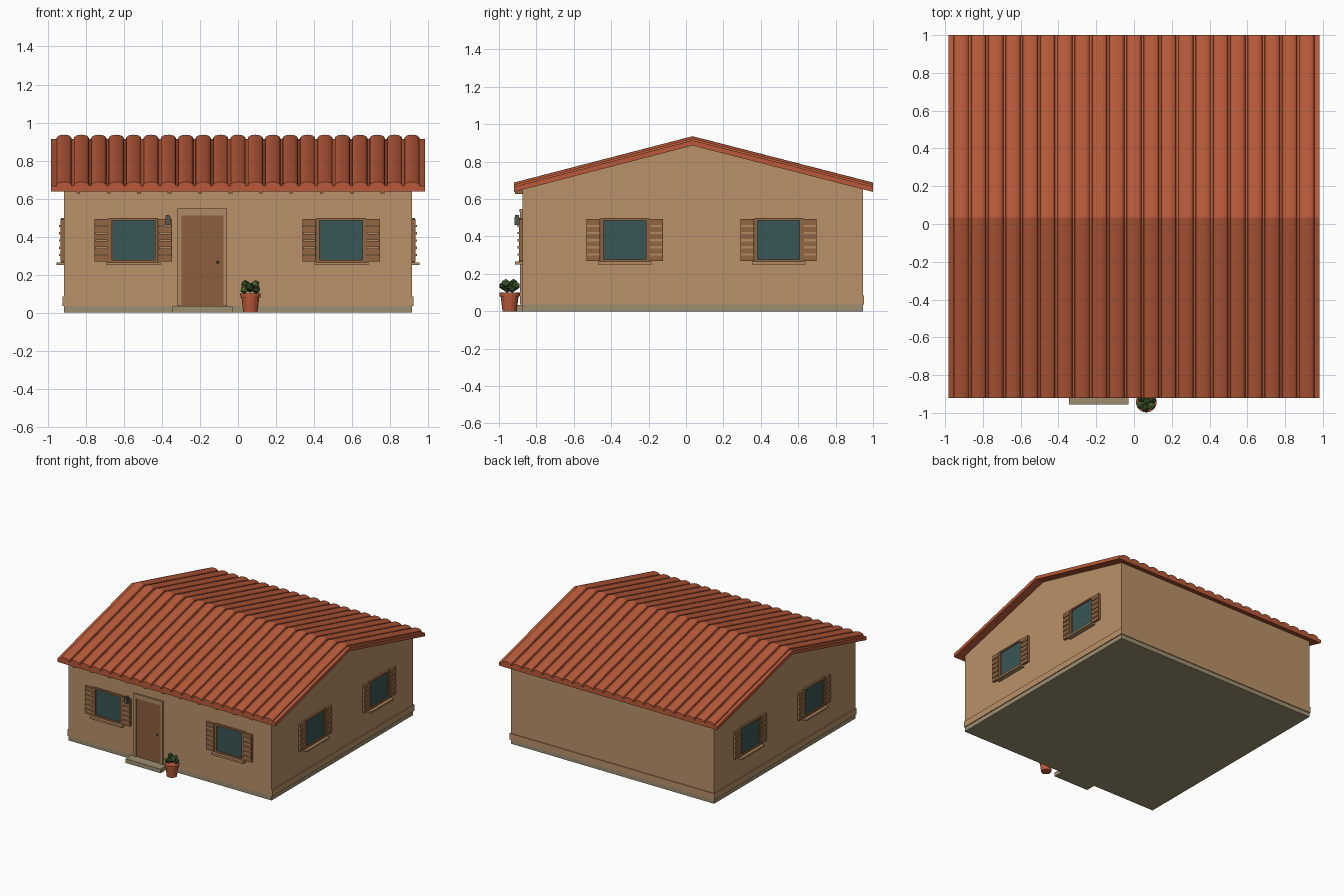
import bpy, bmesh, math
from mathutils import Matrix, Vector

cube = bpy.data.objects.get("Cube")
if cube:
    bpy.data.objects.remove(cube, do_unlink=True)


def material(name, rgb):
    """Flat material from display (0-255) colour, stored as linear."""
    lin = [((c / 255 + 0.055) / 1.055) ** 2.4 for c in rgb] + [1]
    m = bpy.data.materials.new(name)
    m.use_nodes = True
    m.diffuse_color = lin
    bsdf = m.node_tree.nodes["Principled BSDF"]
    bsdf.inputs["Base Color"].default_value = lin
    bsdf.inputs["Roughness"].default_value = 0.9
    return m


WALL = material("wall plaster", (186, 145, 104))
ROOF = material("terracotta", (184, 90, 57))
TRIM = material("trim tan", (176, 138, 98))
SHUTTER = material("shutter wood", (146, 101, 64))
DOOR = material("door wood", (140, 95, 61))
GLASS = material("window glass", (56, 86, 85))
STONE = material("foundation stone", (156, 143, 112))
METAL = material("dark metal", (84, 88, 80))
LEAF = material("leaf dark", (58, 84, 42))
LEAF_LIGHT = material("leaf light", (88, 118, 58))


def finish(name, bm, mat):
    bmesh.ops.recalc_face_normals(bm, faces=bm.faces[:])
    me = bpy.data.meshes.new(name)
    bm.to_mesh(me)
    bm.free()
    me.materials.append(mat)
    ob = bpy.data.objects.new(name, me)
    bpy.context.scene.collection.objects.link(ob)
    return ob


def boxes(name, mat, extents, frame=Matrix()):
    """One object from boxes given as (x0, x1, y0, y1, z0, z1)."""
    bm = bmesh.new()
    for x0, x1, y0, y1, z0, z1 in extents:
        m = Matrix.Translation(((x0 + x1) / 2, (y0 + y1) / 2, (z0 + z1) / 2))
        m = frame @ m @ Matrix.Diagonal((x1 - x0, y1 - y0, z1 - z0, 1))
        bmesh.ops.create_cube(bm, size=1, matrix=m)
    return finish(name, bm, mat)


def prism(bm, outline, x0, x1):
    """Extrude a (y, z) outline along x."""
    face = bm.faces.new([bm.verts.new((x0, y, z)) for y, z in outline])
    out = bmesh.ops.extrude_face_region(bm, geom=[face])
    verts = [g for g in out["geom"] if isinstance(g, bmesh.types.BMVert)]
    bmesh.ops.translate(bm, verts=verts, vec=(x1 - x0, 0, 0))


# House shell
HX, FRONT, BACK, RIDGE = 0.915, -0.875, 0.945, 0.035
BASE = 0.035
bm = bmesh.new()
prism(bm, [(FRONT, BASE), (BACK, BASE), (BACK, 0.655), (RIDGE, 0.893), (FRONT, 0.655)], -HX, HX)
finish("walls", bm, WALL)
boxes("foundation", STONE, [(-HX, HX, FRONT, BACK, 0, BASE)])
boxes("base_band", WALL, [
    (-HX - 0.007, -HX, FRONT, BACK, BASE, 0.085),
    (HX, HX + 0.007, FRONT, BACK, BASE, 0.085),
    (-HX - 0.007, HX + 0.007, BACK, BACK + 0.007, BASE, 0.085)])

# Roof slab
RX, EAVE_F, EAVE_B = 0.982, -0.92, 1.0
LOW, HIGH, THICK = 0.638, 0.886, 0.028
bm = bmesh.new()
prism(bm, [(EAVE_F, LOW), (RIDGE, HIGH), (EAVE_B, LOW), (EAVE_B, LOW + THICK),
           (RIDGE, HIGH + THICK), (EAVE_F, LOW + THICK)], -RX, RX)
finish("roof_slab", bm, ROOF)

# Barrel tiles running from eave to ridge on both slopes
COUNT, PITCH, SEG = 21, 0.0915, 8
bm = bmesh.new()
for i in range(COUNT):
    cx = (i - (COUNT - 1) / 2) * PITCH
    rows = []
    for y, z in ((EAVE_F, LOW), (RIDGE, HIGH), (EAVE_B, LOW)):
        row = []
        for k in range(SEG + 1):
            a = math.pi * (1 - k / SEG)
            row.append(bm.verts.new((cx + 0.041 * math.cos(a), y,
                                     z + THICK - 0.004 + 0.026 * math.sin(a) ** 0.7 if 0 < k < SEG
                                     else z + THICK - 0.004)))
        rows.append(row)
    for a, b in zip(rows, rows[1:]):
        for k in range(SEG + 1):
            j = (k + 1) % (SEG + 1)
            bm.faces.new((a[k], a[j], b[j], b[k]))
    bm.faces.new(rows[0])
    bm.faces.new(rows[-1])
tiles = finish("roof_tiles", bm, ROOF)

# Rafter ends under the front eave
boxes("rafter_ends", SHUTTER, [
    (-0.85 + 0.16 * i, -0.83 + 0.16 * i, EAVE_F + 0.005, FRONT, 0.627, 0.65) for i in range(11)])


def window(name, origin, along, out):
    """Shuttered window: local x runs along the wall, y outward, z up."""
    f = Matrix((along, out, Vector((0, 0, 1)))).transposed().to_4x4()
    f = Matrix.Translation(origin) @ f
    z0, z1 = 0.265, 0.498
    boxes(name + "_glass", GLASS, [(-0.115, 0.115, -0.005, 0.006, z0, z1)], f)
    boxes(name + "_frame", SHUTTER, [
        (-0.13, -0.113, 0, 0.016, z0, z1), (0.113, 0.13, 0, 0.016, z0, z1),
        (-0.113, 0.113, 0, 0.016, z0, z0 + 0.013), (-0.113, 0.113, 0, 0.016, z1 - 0.013, z1)], f)
    boxes(name + "_sill", TRIM, [(-0.143, 0.143, 0, 0.04, 0.25, z0)], f)
    panels, slats = [], []
    for s in (-1, 1):
        a, b = sorted((s * 0.131, s * 0.204))
        panels.append((a, b, 0, 0.018, z0 + 0.005, z1 - 0.006))
        for k in range(5):
            z = 0.298 + 0.038 * k
            slats.append((a + 0.004, b - 0.004, 0.016, 0.026, z, z + 0.012))
    boxes(name + "_shutters", SHUTTER, panels, f)
    boxes(name + "_slats", TRIM, slats, f)


X, Y = Vector((1, 0, 0)), Vector((0, 1, 0))
for side, x in (("right", -0.55), ("left", 0.542)):
    window("front_window_" + side, (x, FRONT, 0), X, -Y)
for side, s in (("right", -1), ("left", 1)):
    for place, y in (("fore", -0.328), ("rear", 0.495)):
        window(side + "_window_" + place, (s * HX, y, 0), Y, X * s)

# Front door with stepped frame, knob and doorstep
boxes("door_frame", TRIM, [
    (-0.318, -0.298, FRONT - 0.012, FRONT, BASE, 0.53),
    (-0.077, -0.057, FRONT - 0.012, FRONT, BASE, 0.53),
    (-0.318, -0.057, FRONT - 0.014, FRONT, 0.53, 0.548),
    (-0.298, -0.077, FRONT - 0.008, FRONT, 0.51, 0.53)])
boxes("door", DOOR, [(-0.298, -0.077, FRONT - 0.005, FRONT, BASE, 0.51)])
boxes("doorstep", STONE, [(-0.345, -0.028, -0.955, FRONT, 0, 0.033)])
bm = bmesh.new()
bmesh.ops.create_icosphere(bm, subdivisions=2, radius=0.007,
                           matrix=Matrix.Translation((-0.107, FRONT - 0.011, 0.265)))
finish("door_knob", bm, METAL)

# Wall lamp
boxes("wall_lamp", METAL, [
    (-0.378, -0.36, FRONT - 0.03, FRONT, 0.487, 0.497),
    (-0.382, -0.355, FRONT - 0.042, FRONT - 0.014, 0.462, 0.505),
    (-0.378, -0.359, FRONT - 0.038, FRONT - 0.018, 0.505, 0.514)])

# Flower pot with rim
PX, PY = 0.065, -0.943
bm = bmesh.new()
for r0, r1, z0, z1 in ((0.038, 0.048, 0, 0.082), (0.054, 0.055, 0.08, 0.1)):
    bmesh.ops.create_cone(bm, cap_ends=True, segments=14, radius1=r0, radius2=r1, depth=z1 - z0,
                          matrix=Matrix.Translation((PX, PY, (z0 + z1) / 2)))
finish("flower_pot", bm, ROOF)

# Leafy clumps: a ring around one raised centre
for name, mat, start in (("leaves_dark", LEAF, 0), ("leaves_light", LEAF_LIGHT, 1)):
    bm = bmesh.new()
    for k in range(start, 6, 2):
        a = math.tau * k / 6 + 0.4
        pos = (PX + 0.034 * math.cos(a), PY + 0.034 * math.sin(a), 0.122 + 0.014 * (k % 3))
        bmesh.ops.create_icosphere(bm, subdivisions=1, radius=0.023,
                                   matrix=Matrix.Translation(pos))
    if start == 0:
        bmesh.ops.create_icosphere(bm, subdivisions=1, radius=0.026,
                                   matrix=Matrix.Translation((PX, PY, 0.132)))
    finish(name, bm, mat)
